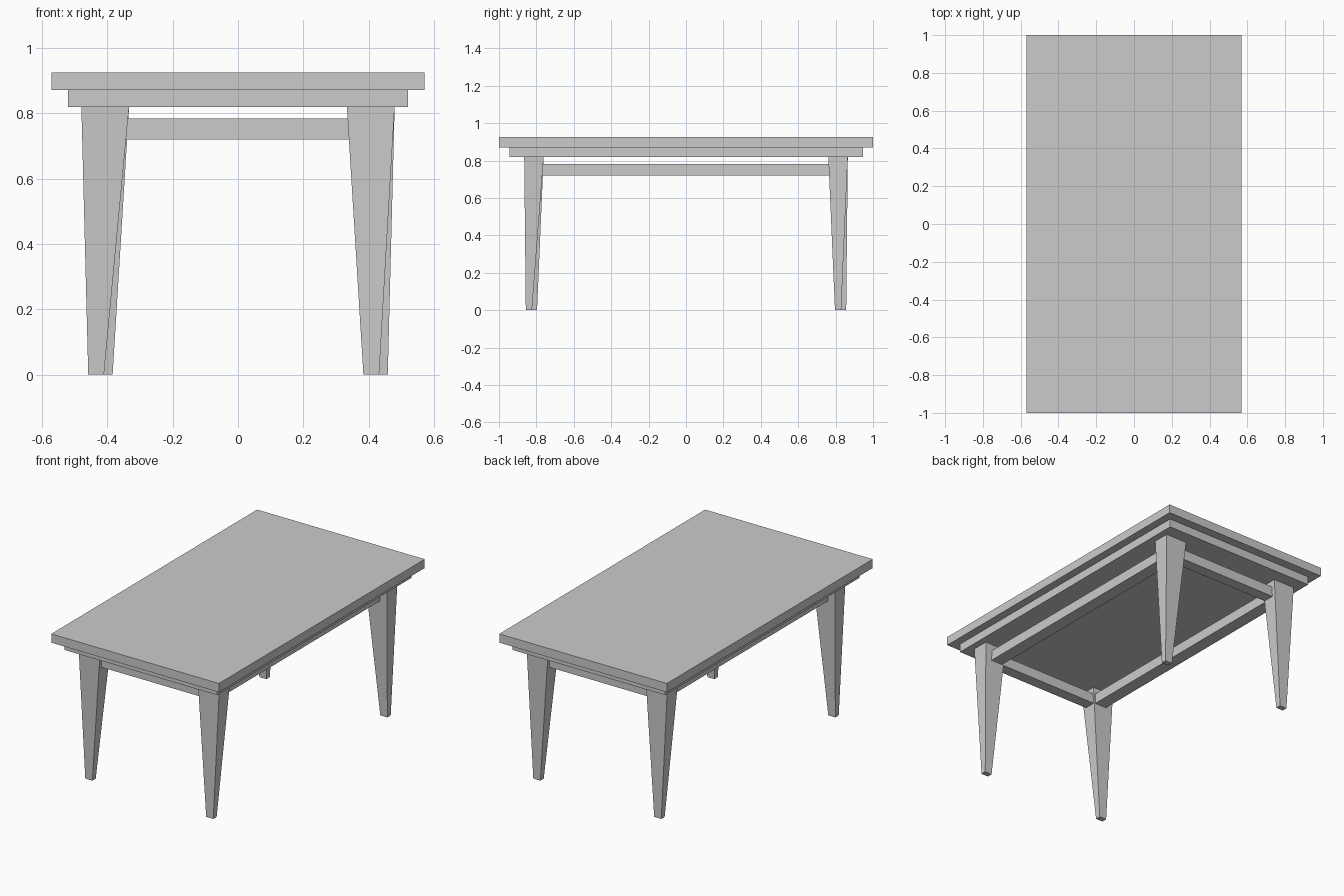
import bpy, bmesh

if "Cube" in bpy.data.objects:
    bpy.data.objects.remove(bpy.data.objects["Cube"])


def frustum(name, bottom, top, z0, z1):
    """Four-sided block; bottom and top are (x0, x1, y0, y1)."""
    bm = bmesh.new()
    rings = []
    for (x0, x1, y0, y1), z in ((bottom, z0), (top, z1)):
        rings.append([bm.verts.new((x, y, z))
                      for x, y in ((x0, y0), (x1, y0), (x1, y1), (x0, y1))])
    low, high = rings
    bm.faces.new(low[::-1])
    bm.faces.new(high)
    for i in range(4):
        j = (i + 1) % 4
        bm.faces.new((low[i], low[j], high[j], high[i]))
    bmesh.ops.recalc_face_normals(bm, faces=bm.faces)
    mesh = bpy.data.meshes.new(name)
    bm.to_mesh(mesh)
    bm.free()
    obj = bpy.data.objects.new(name, mesh)
    bpy.context.collection.objects.link(obj)
    return obj


def box(name, rect, z0, z1):
    return frustum(name, rect, rect, z0, z1)


# Table top and the smaller slab beneath it
box("table_top", (-0.57, 0.57, -1, 1), 0.871, 0.925)
box("under_slab", (-0.52, 0.52, -0.945, 0.945), 0.819, 0.871)

# Tapered legs: tops are mirrored, feet are slightly offset around the table
feet = {
    "front_right_leg": (1, -1, 0.4075, -0.84),
    "back_right_leg": (1, 1, 0.434, 0.813),
    "back_left_leg": (-1, 1, -0.4075, 0.84),
    "front_left_leg": (-1, -1, -0.434, -0.813),
}
for name, (sx, sy, fx, fy) in feet.items():
    tx, ty = sx * 0.406, sy * 0.813
    frustum(name,
            (fx - 0.024, fx + 0.024, fy - 0.0165, fy + 0.0165),
            (tx - 0.073, tx + 0.073, ty - 0.052, ty + 0.052), 0, 0.82)

# Rails joining the legs, just below the slab
for side, s in (("front", -1), ("back", 1)):
    y0, y1 = sorted((s * 0.77, s * 0.84))
    box(side + "_rail", (-0.41, 0.41, y0, y1), 0.72, 0.783)
for side, s in (("left", -1), ("right", 1)):
    x0, x1 = sorted((s * 0.35, s * 0.43))
    box(side + "_rail", (x0, x1, -0.81, 0.81), 0.72, 0.783)
